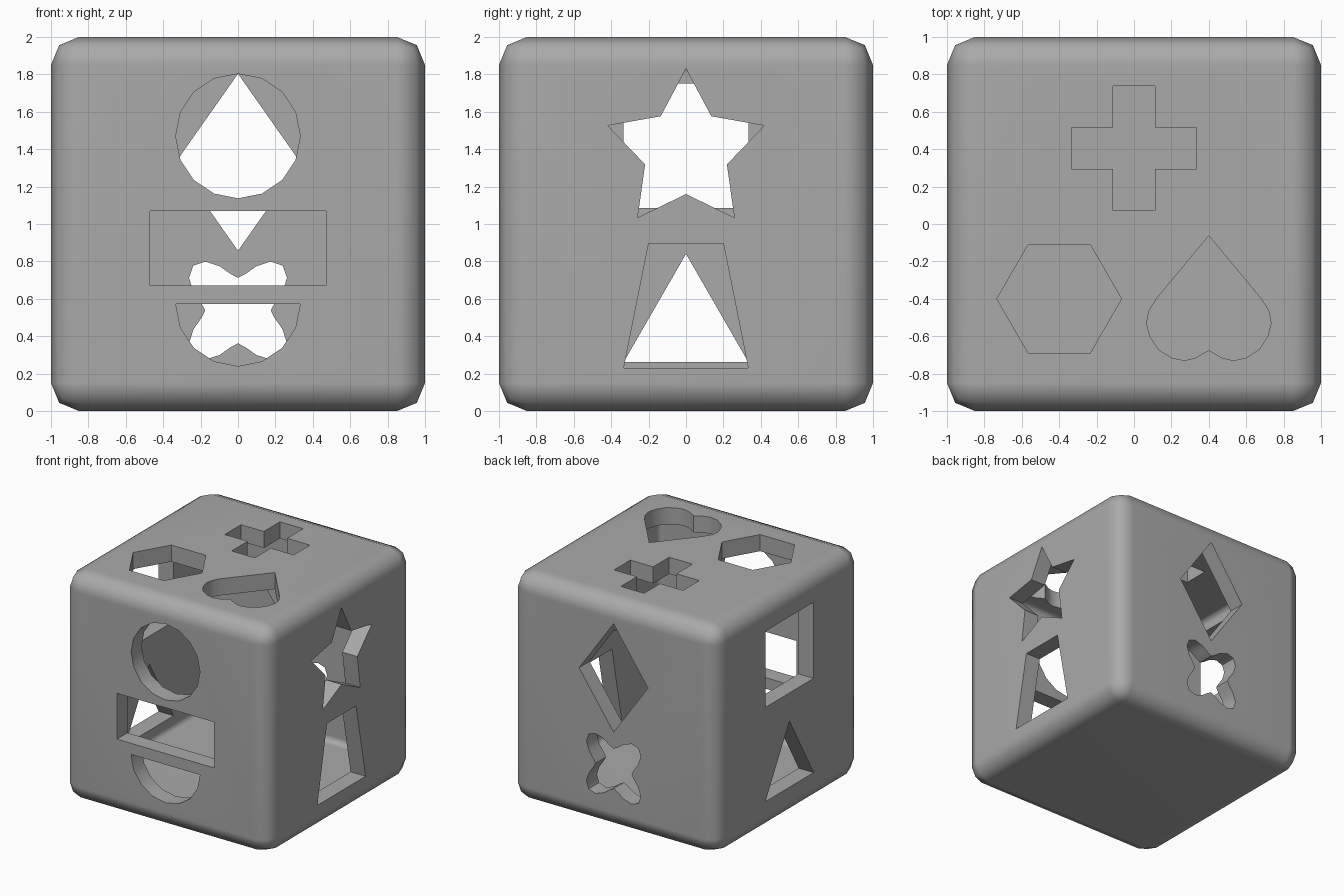
import bpy, bmesh
from math import sin, cos, pi, radians
from mathutils import Matrix, Vector

if "Cube" in bpy.data.objects:
    bpy.data.objects.remove(bpy.data.objects["Cube"], do_unlink=True)

X, Y, Z = Vector((1, 0, 0)), Vector((0, 1, 0)), Vector((0, 0, 1))
CENTRE = Z
SIDES = {"front": (X, Z, -Y), "right": (Y, Z, X), "back": (-X, Z, Y),
         "left": (-Y, Z, -X), "top": (X, Y, Z)}

grey = bpy.data.materials.new("grey plastic")
grey.use_nodes = True
grey.diffuse_color = (0.4, 0.4, 0.4, 1)
grey.node_tree.nodes["Principled BSDF"].inputs["Base Color"].default_value = (0.4, 0.4, 0.4, 1)


def make_object(name, bm):
    mesh = bpy.data.meshes.new(name)
    bm.to_mesh(mesh)
    bm.free()
    mesh.materials.append(grey)
    obj = bpy.data.objects.new(name, mesh)
    bpy.context.collection.objects.link(obj)
    return obj


def rounded_box(name, size, radius):
    bm = bmesh.new()
    bmesh.ops.create_cube(bm, size=size, matrix=Matrix.Translation(CENTRE))
    bmesh.ops.bevel(bm, geom=bm.edges[:], offset=radius, segments=2,
                    profile=0.5, affect='EDGES')
    return make_object(name, bm)


# Hole outlines, as points (across, up)
def arc(cx, cy, r, n, start=0, sweep=2 * pi, closed=True):
    steps = n if closed else n + 1
    return [(cx + r * cos(start + sweep * i / n), cy + r * sin(start + sweep * i / n))
            for i in range(steps)]


def mirrored(half):
    """Complete an outline from its right half, listed from bottom to top."""
    return half + [(-x, y) for x, y in reversed(half) if x > 0]


def star(cy, outer, inner):
    radii = [outer, inner] * 5
    return [(r * cos(pi / 2 + i * pi / 5), cy + r * sin(pi / 2 + i * pi / 5))
            for i, r in enumerate(radii)]


def clover(cy, mean, wave, n=32):
    pts = []
    for i in range(n):
        a = 2 * pi * i / n
        r = mean - wave * cos(4 * a)
        pts.append((r * cos(a), cy + r * sin(a)))
    return pts


def cross(cy, arm, w):
    quarter = [(w, -arm), (w, -w), (arm, -w)]
    return mirrored([(x, y + cy) for x, y in quarter + [(x, -y) for x, y in reversed(quarter)]])


heart = mirrored([(0, -.675), (.07, -.715), (.13, -.73), (.2, -.715), (.27, -.67),
                  (.315, -.6), (.333, -.53), (.32, -.465), (.28, -.4), (0, -.063)])

R = 0.333
HOLES = [
    ("front", arc(0, 1.47, R, 16)),
    ("front", mirrored([(.47, .67), (.47, 1.07)])),
    ("front", arc(0, .573, R, 8, pi, pi, closed=False)),
    ("right", star(1.39, .44, .23)),
    ("right", mirrored([(R, .23), (.2, .895)])),
    ("back", mirrored([(0, .857), (R, 1.33), (0, 1.803)])),
    ("back", clover(.537, .257, .082)),
    ("left", mirrored([(R, 1.085), (R, 1.75)])),
    ("left", mirrored([(R, .262), (0, .84)])),
    ("top", cross(.405, R, .112)),
    ("top", arc(-.4, -.4, R, 6)),
    ("top", [(x + .4, y) for x, y in heart]),
]

# Cutter made of one prism per hole
bm = bmesh.new()
for side, outline in HOLES:
    u, v, n = SIDES[side]
    base = Vector((0, 0, 0)) if side != "top" else CENTRE
    lift = CENTRE - base if side == "top" else Vector((0, 0, 0))
    origin = base + lift
    if side == "top":
        origin = CENTRE
    verts = [bm.verts.new(origin + u * a + v * b + n * 0.76) for a, b in outline]
    face = bm.faces.new(verts)
    new = bmesh.ops.extrude_face_region(bm, geom=[face])["geom"]
    bmesh.ops.translate(bm, vec=n * 0.35,
                        verts=[g for g in new if isinstance(g, bmesh.types.BMVert)])
bmesh.ops.recalc_face_normals(bm, faces=bm.faces[:])
hole_cutter = make_object("hole_cutter", bm)

# Hollow rounded cube
body = rounded_box("sorter_cube", 2, 0.15)
cavity = rounded_box("cavity_cutter", 1.71, 0.05)

bpy.ops.object.select_all(action='DESELECT')
bpy.context.view_layer.objects.active = body
body.select_set(True)
for cutter in (cavity, hole_cutter):
    cutter.hide_render = True
    mod = body.modifiers.new("cut", 'BOOLEAN')
    mod.operation = 'DIFFERENCE'
    mod.solver = 'EXACT'
    mod.object = cutter
    bpy.ops.object.modifier_apply(modifier=mod.name)
    bpy.data.objects.remove(cutter, do_unlink=True)

# Soft outer edges, crisp hole rims
bpy.ops.object.shade_smooth_by_angle(angle=radians(50))
normals = body.modifiers.new("flat_sides", 'WEIGHTED_NORMAL')
normals.keep_sharp = True
